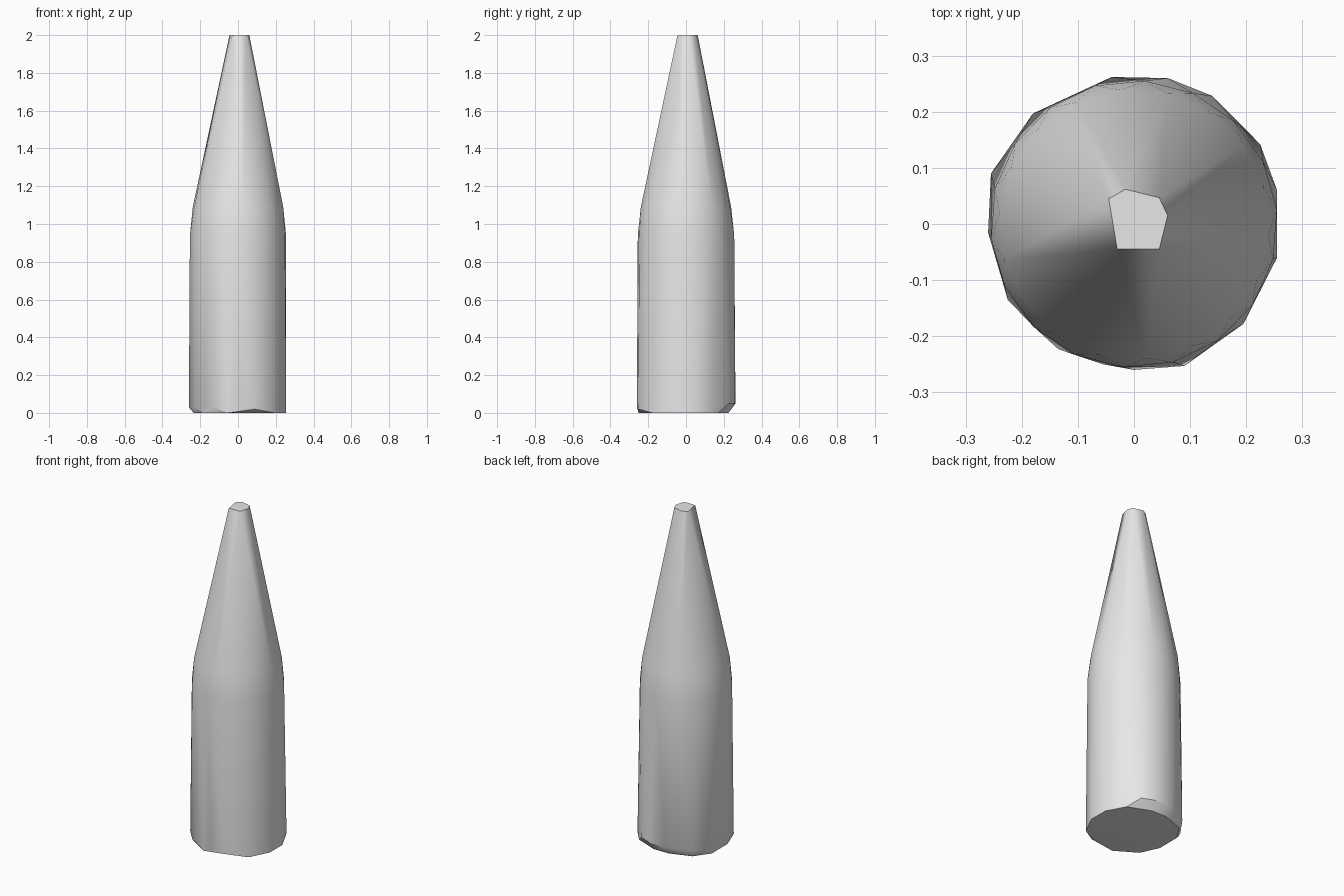
import bpy
import bmesh
import math

cube = bpy.data.objects.get("Cube")
if cube:
    bpy.data.objects.remove(cube, do_unlink=True)

grey = bpy.data.materials.new("light grey")
grey.use_nodes = True
colour = (0.8, 0.8, 0.8, 1)
grey.diffuse_color = colour
grey.node_tree.nodes["Principled BSDF"].inputs["Base Color"].default_value = colour


def ring(radius, z, sides, turn=0.0):
    """Regular ring of points at one height."""
    return [(radius * math.cos(turn + math.tau * i / sides),
             radius * math.sin(turn + math.tau * i / sides), z)
            for i in range(sides)]


# Flat underside, slightly clipped at the front and back
base = [(0.255, 0.06, 0), (0.255, -0.06, 0), (0.195, -0.178, 0),
        (-0.055, -0.25, 0), (-0.185, -0.17, 0), (-0.235, -0.06, 0),
        (-0.235, 0.09, 0), (-0.17, 0.18, 0), (-0.04, 0.225, 0),
        (0.06, 0.225, 0), (0.195, 0.17, 0)]

# Worn lower rim of the barrel
rim = [(0.09, -0.253, 0.02), (0, -0.26, 0.03), (-0.135, -0.223, 0.03),
       (-0.225, -0.135, 0.03), (-0.26, -0.015, 0.03), (-0.255, 0.09, 0.03),
       (-0.18, 0.197, 0.04), (-0.04, 0.262, 0.05), (0.06, 0.26, 0.05),
       (0.14, 0.228, 0.05), (0.225, 0.142, 0.03)]

# Shoulder where the barrel turns into the taper
shoulder = ring(0.256, 0.94, 18, 0.1) + ring(0.24, 1.09, 18, 0.27)

# Blunt polygonal tip
tip = [(-0.045, 0.045, 2), (-0.015, 0.062, 2), (0.045, 0.047, 2),
       (0.06, 0.015, 2), (0.045, -0.045, 2), (-0.03, -0.045, 2)]

# Skin all the sections into one closed convex body
bm = bmesh.new()
for point in base + rim + shoulder + tip:
    bm.verts.new(point)
hull = bmesh.ops.convex_hull(bm, input=bm.verts[:])
unused = [v for v in bm.verts if not v.link_faces]
bmesh.ops.delete(bm, geom=unused, context="VERTS")
bmesh.ops.dissolve_limit(bm, angle_limit=math.radians(0.5),
                         verts=bm.verts[:], edges=bm.edges[:])
bmesh.ops.recalc_face_normals(bm, faces=bm.faces[:])
mesh = bpy.data.meshes.new("tapered_body")
bm.to_mesh(mesh)
bm.free()

body = bpy.data.objects.new("tapered_body", mesh)
bpy.context.collection.objects.link(body)
mesh.materials.append(grey)

# Smooth sides with crisp edges at the tip and underside
bpy.ops.object.select_all(action="DESELECT")
body.select_set(True)
bpy.context.view_layer.objects.active = body
bpy.ops.object.shade_smooth_by_angle(angle=math.radians(32))
